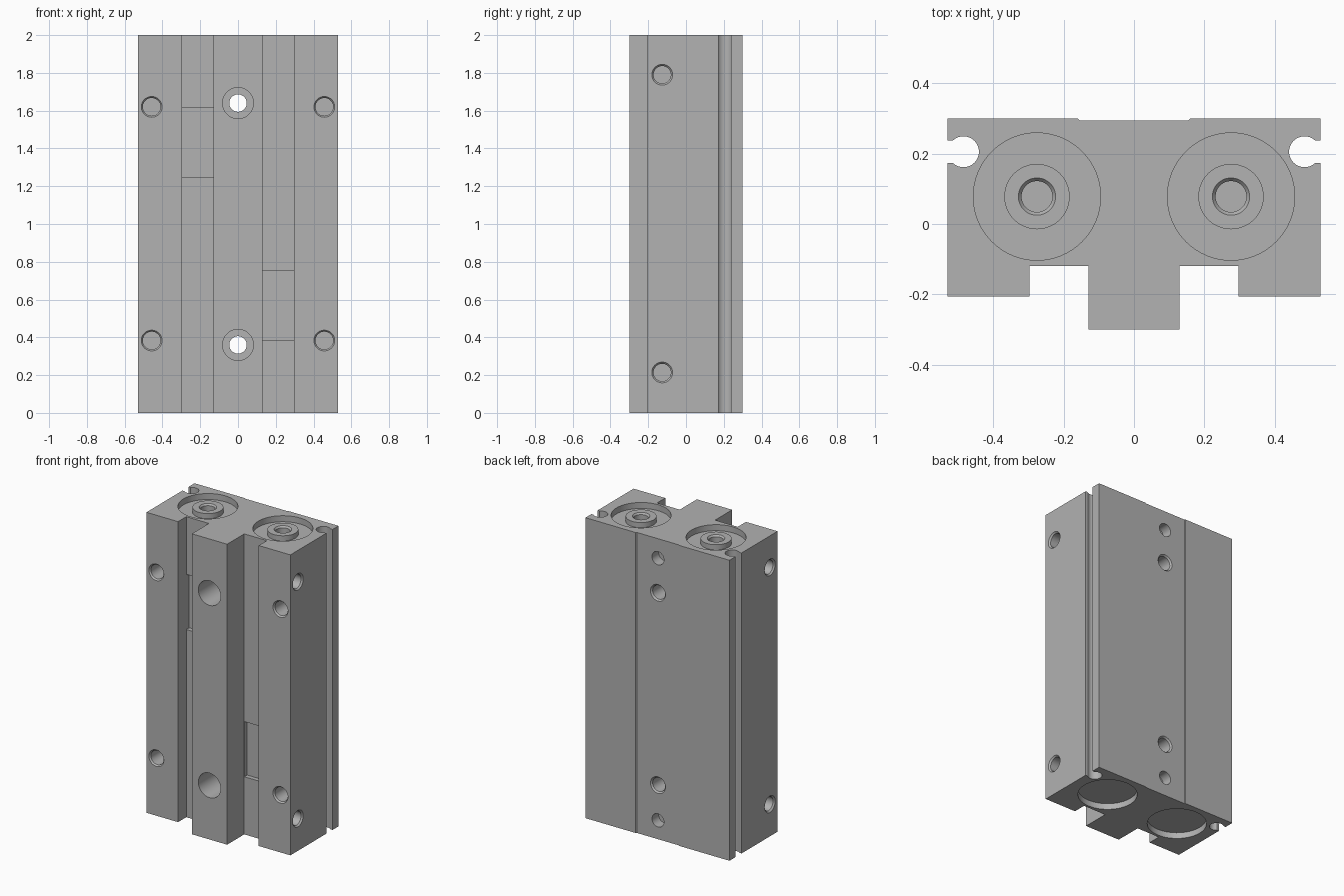
import bpy, bmesh, math
from mathutils import Vector, Matrix

cube = bpy.data.objects.get("Cube")
if cube:
    bpy.data.objects.remove(cube, do_unlink=True)

grey = bpy.data.materials.new("aluminium grey")
grey.use_nodes = True
colour = (0.445, 0.445, 0.445, 1)
grey.diffuse_color = colour
grey.node_tree.nodes["Principled BSDF"].inputs["Base Color"].default_value = colour

H = 2.0          # body height
FLOOR = H - 0.04  # floor of the recess around each rod


def make_object(name, bm):
    bmesh.ops.recalc_face_normals(bm, faces=bm.faces)
    mesh = bpy.data.meshes.new(name)
    bm.to_mesh(mesh)
    bm.free()
    mesh.materials.append(grey)
    obj = bpy.data.objects.new(name, mesh)
    bpy.context.collection.objects.link(obj)
    return obj


def revolve(bm, points, origin, normal, sides=48):
    """Turn (radius, height) points about an axis leaving origin along normal."""
    turn = Vector((0, 0, 1)).rotation_difference(Vector(normal)).to_matrix().to_4x4()
    place = Matrix.Translation(origin) @ turn
    verts = [bm.verts.new(place @ Vector((r, 0, h))) for r, h in points]
    edges = [bm.edges.new(pair) for pair in zip(verts, verts[1:])]
    bmesh.ops.spin(bm, geom=verts + edges, cent=origin, axis=normal,
                   angle=math.tau, steps=sides, use_merge=False)
    bmesh.ops.remove_doubles(bm, verts=bm.verts, dist=0.0002)


def drill(bm, origin, normal, r, depth, rim=None):
    """Blind hole, with a chamfered mouth if rim is given."""
    rim = rim or r
    points = [(0, 0.02), (rim, 0.02), (rim, 0)]
    if rim > r:
        points.append((r, -0.01))
    points += [(r, -depth), (0, -depth)]
    revolve(bm, points, origin, normal)


def smooth(obj):
    bpy.ops.object.select_all(action='DESELECT')
    obj.select_set(True)
    bpy.context.view_layer.objects.active = obj
    bpy.ops.object.shade_smooth_by_angle(angle=math.radians(30))


# Extruded body: half profile from back to front, with a round side slot
half = [(0.155, 0.295), (0.16, 0.3), (0.53, 0.3), (0.53, 0.238)]
opening = math.asin(0.0325 / 0.044)
for i in range(25):
    a = opening + (math.tau - 2 * opening) * i / 24
    half.append((0.485 + 0.044 * math.cos(a), 0.2055 + 0.044 * math.sin(a)))
half += [(0.53, 0.173), (0.53, -0.206), (0.297, -0.206), (0.297, -0.12),
         (0.13, -0.12), (0.13, -0.3)]
outline = half + [(-x, y) for x, y in reversed(half)]
bm = bmesh.new()
base = bm.faces.new([bm.verts.new((x, y, 0)) for x, y in outline])
ext = bmesh.ops.extrude_face_region(bm, geom=[base])
bmesh.ops.translate(bm, vec=(0, 0, H),
                    verts=[v for v in ext["geom"] if isinstance(v, bmesh.types.BMVert)])
body = make_object("body", bm)

# Cutters for all holes and pockets
bm = bmesh.new()
for side in (-1, 1):
    # rod recess on top, end cap recess below
    revolve(bm, [(0, 0.02), (0.181, 0.02), (0.181, FLOOR - H), (0.065, FLOOR - H),
                 (0.065, -0.3), (0, -0.3)], (side * 0.276, 0.078, H), (0, 0, 1), 64)
    revolve(bm, [(0, 0.02), (0.181, 0.02), (0.181, -0.04), (0, -0.04)],
            (side * 0.276, 0.078, 0), (0, 0, -1), 64)
    for z in (0.383, 1.62):
        drill(bm, (side * 0.457, -0.206, z), (0, -1, 0), 0.047, 0.2, 0.055)
    for z in (0.214, 1.79):
        drill(bm, (side * 0.53, -0.126, z), (side, 0, 0), 0.046, 0.15, 0.055)
    # shallow pocket in the front groove
    z = 1 - side * 0.433
    pocket = Matrix.Translation((side * 0.2135, -0.12, z)) @ Matrix.Diagonal((0.166, 0.06, 0.367, 1))
    bmesh.ops.create_cube(bm, size=1, matrix=pocket)
for z in (0.36, 1.64):
    # counterbored through hole, chamfered at the back
    revolve(bm, [(0, 0.02), (0.082, 0.02), (0.082, -0.25), (0.046, -0.25), (0.046, -0.585),
                 (0.055, -0.595), (0.055, -0.62), (0, -0.62)], (0, -0.3, z), (0, -1, 0))
for z in (0.125, 1.87):
    drill(bm, (0, 0.295, z), (0, 1, 0), 0.044, 0.07)
cutter = make_object("hole_cutter", bm)
cutter.hide_render = True

cut = body.modifiers.new("holes", 'BOOLEAN')
cut.operation = 'DIFFERENCE'
cut.solver = 'EXACT'
cut.object = cutter
bpy.context.view_layer.objects.active = body
bpy.ops.object.modifier_apply(modifier=cut.name)
bpy.data.objects.remove(cutter, do_unlink=True)
smooth(body)

# Rod ends with a threaded hole
for name, side in (("right_rod", -1), ("left_rod", 1)):
    bm = bmesh.new()
    revolve(bm, [(0, 1.8), (0.044, 1.8), (0.044, 1.983), (0.053, 1.994), (0.093, 1.994),
                 (0.093, 1.95), (0.06, 1.95), (0.06, 1.78), (0, 1.78)],
            (side * 0.276, 0.078, 0), (0, 0, 1))
    smooth(make_object(name, bm))
